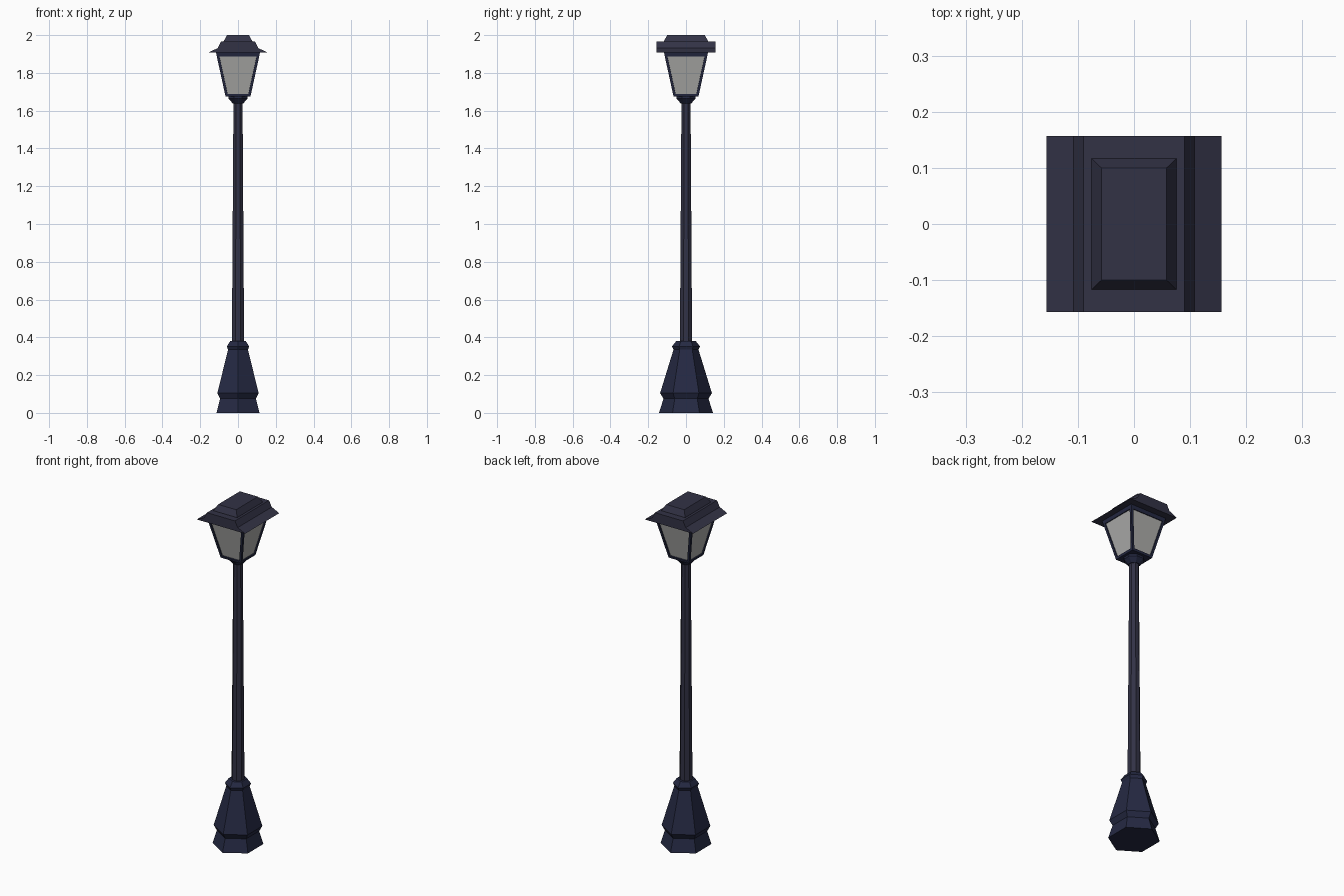
import bpy, bmesh, math

if "Cube" in bpy.data.objects:
    bpy.data.objects.remove(bpy.data.objects["Cube"])


def material(name, color):
    m = bpy.data.materials.new(name)
    m.diffuse_color = (*color, 1)
    m.use_nodes = True
    m.node_tree.nodes["Principled BSDF"].inputs["Base Color"].default_value = m.diffuse_color
    return m


navy = material("navy_paint", (0.018, 0.022, 0.055))
dark = material("dark_paint", (0.032, 0.032, 0.06))
glass = material("frosted_glass", (0.42, 0.42, 0.41))


def finish(name, bm, mats):
    bmesh.ops.recalc_face_normals(bm, faces=bm.faces)
    me = bpy.data.meshes.new(name)
    bm.to_mesh(me)
    bm.free()
    for m in mats:
        me.materials.append(m)
    ob = bpy.data.objects.new(name, me)
    bpy.context.collection.objects.link(ob)
    return ob


def stack(bm, rings):
    """Skin a list of equal-sized point rings and cap both ends."""
    loops = [[bm.verts.new(p) for p in ring] for ring in rings]
    n = len(loops[0])
    sides = []
    for a, b in zip(loops, loops[1:]):
        for i in range(n):
            j = (i + 1) % n
            sides.append(bm.faces.new((a[i], a[j], b[j], b[i])))
    bm.faces.new(loops[0][::-1])
    bm.faces.new(loops[-1])
    return sides


def polygon(n, r, z, turn=0.0, sx=1.0):
    return [(sx * r * math.cos(turn + math.tau * i / n),
             r * math.sin(turn + math.tau * i / n), z) for i in range(n)]


def rect(hx, hy, z):
    return [(-hx, -hy, z), (hx, -hy, z), (hx, hy, z), (-hx, hy, z)]


def lathe(name, n, profile, mat, turn=0.0, sx=1.0):
    bm = bmesh.new()
    stack(bm, [polygon(n, r, z, turn, sx) for r, z in profile])
    return finish(name, bm, [mat])


# six-sided pedestal, a corner facing front, slightly narrow across x
lathe("pedestal", 6, [(0.143, 0), (0.119, 0.075), (0.137, 0.105),
                      (0.066, 0.335), (0.074, 0.352), (0.052, 0.38)],
      navy, math.pi / 2, 0.92)

# tapering eight-sided pole
lathe("pole", 8, [(0.035, 0.37), (0.026, 1.65)], dark, math.pi / 8)

# cup under the lantern
lathe("lantern_cup", 8, [(0.030, 1.638), (0.054, 1.664), (0.054, 1.68)],
      navy, math.pi / 8)

# lantern body: tapered box whose sides are inset to leave frame bars round the glass
bm = bmesh.new()
sides = stack(bm, [rect(0.066, 0.066, 1.675), rect(0.115, 0.115, 1.9)])
bmesh.ops.recalc_face_normals(bm, faces=bm.faces)
bmesh.ops.inset_individual(bm, faces=sides, thickness=0.013, use_even_offset=True)
bmesh.ops.inset_individual(bm, faces=sides, thickness=0.0005, depth=-0.006)
for f in sides:
    f.material_index = 1
finish("lantern", bm, [navy, glass])

# rim between glass and roof
bm = bmesh.new()
stack(bm, [rect(0.113, 0.113, 1.892), rect(0.117, 0.117, 1.91)])
finish("lantern_rim", bm, [navy])

# roof: flared profile run straight through from front to back
half = [(0.156, 1.908), (0.108, 1.931), (0.09, 1.965)]
outline = half + [(-x, z) for x, z in reversed(half)]
bm = bmesh.new()
stack(bm, [[(x, y, z) for x, z in outline] for y in (-0.157, 0.157)])
finish("roof", bm, [dark])

# bevelled cap on the roof
bm = bmesh.new()
stack(bm, [rect(0.076, 0.117, 1.96), rect(0.076, 0.117, 1.967), rect(0.058, 0.1, 2.0)])
finish("roof_cap", bm, [dark])
